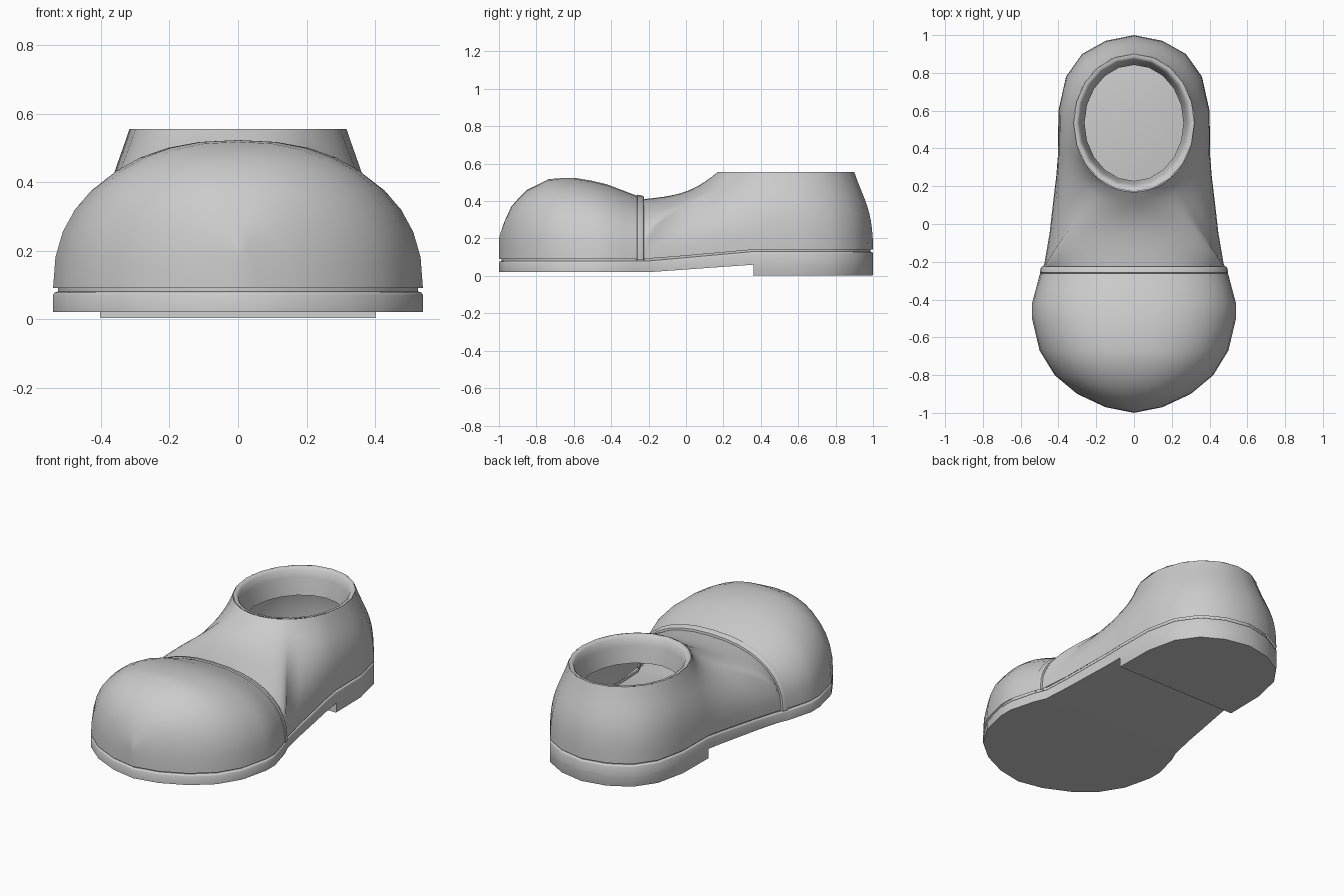
import bpy
import bmesh
from math import sin, cos, pi, radians, atan2
from mathutils import Vector

cube = bpy.data.objects.get("Cube")
if cube:
    bpy.data.objects.remove(cube)

grey = bpy.data.materials.new("grey")
grey.use_nodes = True
colour = (0.6, 0.6, 0.6, 1)
grey.diffuse_color = colour
grey.node_tree.nodes["Principled BSDF"].inputs["Base Color"].default_value = colour

# Plan outline of the shoe: (y, half width), toe to heel
OUTLINE = [(-1, 0), (-.97, .15), (-.9, .3), (-.8, .42), (-.67, .5), (-.5, .54),
           (-.42, .54), (-.27, .5), (-.2, .47), (-.05, .447), (.1, .43), (.25, .412),
           (.36, .403), (.6, .4), (.78, .36), (.9, .275), (.97, .15), (1, 0)]
# Ridge of the toe cap: (y, z)
RIDGE = [(-1, .2), (-.98, .27), (-.93, .38), (-.85, .46), (-.73, .52), (-.6, .525),
         (-.45, .5), (-.24, .42)]


def interp(table, x):
    for (x0, v0), (x1, v1) in zip(table, table[1:]):
        if x <= x1:
            return v0 + (v1 - v0) * (x - x0) / (x1 - x0)
    return table[-1][1]


def sole_top(y):
    return interp([(-1, .08), (-.2, .08), (.36, .13), (1, .13)], y)


def sole_bottom(y):
    return interp([(-1, .02), (-.2, .02), (.36, .06), (1, .06)], y)


def mirrored(half):
    """Close a half ring whose first and last points lie on the centre plane."""
    return half + [Vector((-p.x, p.y, p.z)) for p in reversed(half[1:-1])]


def loft(name, rings, closed=False, caps=False):
    bm = bmesh.new()
    rows = [[bm.verts.new(p) for p in ring] for ring in rings]
    n = len(rows[0])
    for a, b in zip(rows, rows[1:]):
        for i in range(n if closed else n - 1):
            j = (i + 1) % n
            bm.faces.new((a[i], a[j], b[j], b[i]))
    if caps:
        # Strips across the shoe keep the bent sole clean
        for row in (rows[0], rows[-1]):
            for i in range(n // 2):
                quad = [row[i], row[i + 1], row[-2 - i], row[-1 - i]]
                if len(set(quad)) == 4:
                    bm.faces.new(quad)
    bmesh.ops.remove_doubles(bm, verts=bm.verts, dist=.0005)
    bmesh.ops.recalc_face_normals(bm, faces=bm.faces)
    mesh = bpy.data.meshes.new(name)
    bm.to_mesh(mesh)
    bm.free()
    mesh.materials.append(grey)
    obj = bpy.data.objects.new(name, mesh)
    bpy.context.collection.objects.link(obj)
    bpy.ops.object.select_all(action='DESELECT')
    obj.select_set(True)
    bpy.context.view_layer.objects.active = obj
    bpy.ops.object.shade_smooth_by_angle(angle=radians(42))
    return obj


def slab(name, stations, levels):
    """Solid following the plan outline; levels are (inset, height function)."""
    rings = []
    for inset, height in levels:
        right = [Vector((w * (1 - 2 * inset), y * (1 - inset), height(y))) for y, w in stations]
        left = [Vector((-p.x, p.y, p.z)) for p in reversed(right)]
        rings.append(right + left)
    loft(name, rings, closed=True, caps=True)


def arch(y, w, top, base, steps=18):
    """Rounded arch across the shoe, from the left side over to the right."""
    e = 2 / 2.3
    points = []
    for i in range(steps + 1):
        a = pi * i / steps
        c = cos(a)
        x = w * abs(c) ** e * (1 if c > 0 else -1)
        points.append(Vector((x, y, base + (top - base) * abs(sin(a)) ** e)))
    return points


# Sole, heel block and the recessed welt under the upper
slab("sole", OUTLINE, [(0, sole_bottom), (0, lambda y: sole_top(y) - .01),
                       (.004, lambda y: sole_top(y) - .003), (.012, sole_top)])
heel = [s for s in OUTLINE if s[0] >= .36]
slab("heel", heel, [(.002, lambda y: .003), (0, lambda y: .008), (0, lambda y: .07)])
welt = []
for inset, lift in ((.014, -.01), (.014, .02)):
    half = [Vector((w * (1 - 2 * inset), y * (1 - inset), sole_top(y) + lift)) for y, w in OUTLINE]
    welt.append(mirrored(half))
loft("welt", welt, closed=True)

# Toe cap
ys = [-1, -.99, -.97, -.935, -.9, -.85, -.8, -.735, -.67, -.585, -.5, -.42, -.34, -.25]
loft("toe_cap", [arch(y, interp(OUTLINE, y), interp(RIDGE, y), .09) for y in ys])

# Raised seam band behind the toe cap
loft("seam_band", [arch(y, .475 + g, .41 + g, .085) for y, g in
                   ((-.268, 0), (-.266, .016), (-.258, .024), (-.235, .02),
                    (-.226, .014), (-.222, -.01))])

# Upper: swept from the base and the band arch up to the collar
CENTRE, RX, RY, TOP = .535, .32, .365, .555


def collar(angle, inset, z):
    return Vector(((RX - inset) * sin(angle), CENTRE - (RY - inset) * cos(angle), z))


front = arch(-.23, .478, .41, .09)[9::-1]
back = [Vector((w, y, sole_top(y) + .01)) for y, w in OUTLINE if y > -.19]
corner = front[-1]
corner_angle = atan2(corner.x / RX, (CENTRE - corner.y) / RY)
strands, angles = [], []
for i, p in enumerate(front + back):
    is_front = i < len(front)
    if is_front:
        s = i / (len(front) - 1)
        angle, f = corner_angle * s, 1 - s * s
    else:
        angle, f = atan2(p.x / RX, (CENTRE - p.y) / RY), 0
    q = collar(angle, 0, TOP)
    c1 = p + Vector((-.07 * p.x * f, .22 * f, .2 * (1 - f) + .02))
    out = .05 + .07 * f
    c2 = q + Vector((out * sin(angle), -out * cos(angle), -.15 + .055 * f))
    strands.append([(1 - t) ** 3 * p + 3 * t * (1 - t) ** 2 * c1
                    + 3 * t * t * (1 - t) * c2 + t ** 3 * q
                    for t in (k / 10 for k in range(11))])
    angles.append(angle)
for strand in strands[:1] + strands[-1:]:
    for p in strand:
        p.x = 0
loft("upper", [mirrored(list(ring)) for ring in zip(*strands)], closed=True)

# Collar lining, rolled over the rim and ending inside
lining = [(0, TOP), (.016, TOP), (.028, .545), (.04, .5), (.058, .4)]
loft("collar_lining", [mirrored([collar(pi * k / 10, g, z) for k in range(11)])
                       for g, z in lining], closed=True)
